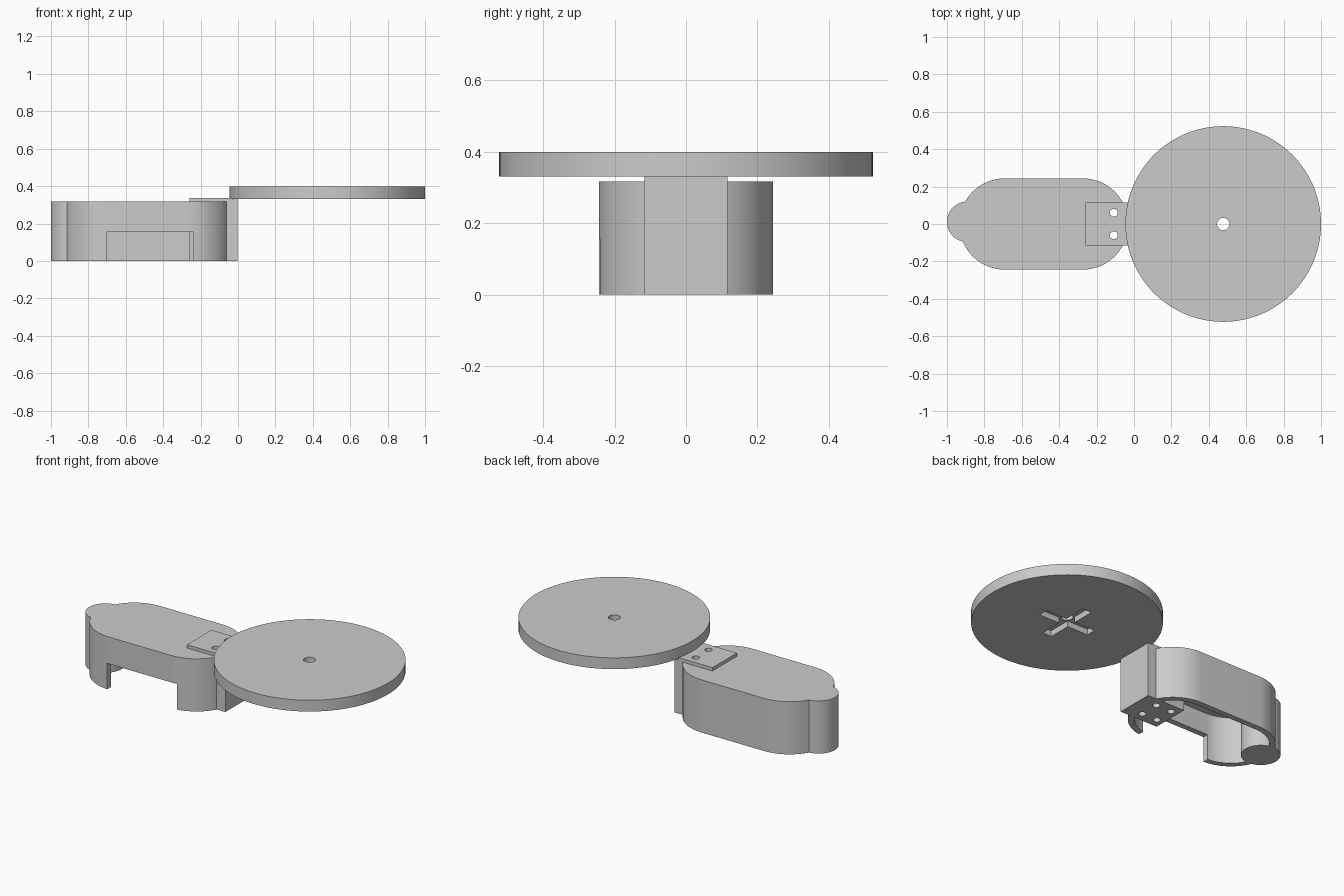
import bpy, bmesh, math

if "Cube" in bpy.data.objects:
    bpy.data.objects.remove(bpy.data.objects["Cube"])

grey = bpy.data.materials.new("plain_grey")
grey.diffuse_color = (0.6, 0.6, 0.6, 1)
grey.use_nodes = True
grey.node_tree.nodes["Principled BSDF"].inputs["Base Color"].default_value = grey.diffuse_color


def prism(name, outline, z0, z1):
    """Extrude a closed outline from z0 to z1."""
    bm = bmesh.new()
    face = bm.faces.new([bm.verts.new((x, y, z0)) for x, y in outline])
    top = bmesh.ops.extrude_face_region(bm, geom=[face])["geom"]
    bmesh.ops.translate(bm, vec=(0, 0, z1 - z0),
                        verts=[v for v in top if isinstance(v, bmesh.types.BMVert)])
    bmesh.ops.recalc_face_normals(bm, faces=bm.faces)
    mesh = bpy.data.meshes.new(name)
    bm.to_mesh(mesh)
    bm.free()
    mesh.materials.append(grey)
    ob = bpy.data.objects.new(name, mesh)
    bpy.context.collection.objects.link(ob)
    return ob


def circle(cx, cy, r, n=96):
    return [(cx + r * math.cos(2 * math.pi * i / n),
             cy + r * math.sin(2 * math.pi * i / n)) for i in range(n)]


def rect(x0, x1, y0, y1):
    return [(x0, y0), (x1, y0), (x1, y1), (x0, y1)]


def stadium(x0, x1, r, n=48):
    """Rounded slot outline with arc centres at x0 and x1."""
    pts = []
    for cx, start in ((x1, -math.pi / 2), (x0, math.pi / 2)):
        for i in range(n + 1):
            a = start + math.pi * i / n
            pts.append((cx + r * math.cos(a), r * math.sin(a)))
    return pts


def combine(ob, tool, operation):
    """Apply a boolean and remove the tool object."""
    mod = ob.modifiers.new("bool", "BOOLEAN")
    mod.operation, mod.object, mod.solver = operation, tool, "EXACT"
    bpy.ops.object.select_all(action="DESELECT")
    bpy.context.view_layer.objects.active = ob
    ob.select_set(True)
    bpy.ops.object.modifier_apply(modifier=mod.name)
    bpy.data.objects.remove(tool, do_unlink=True)


def finish(ob):
    bpy.ops.object.select_all(action="DESELECT")
    bpy.context.view_layer.objects.active = ob
    ob.select_set(True)
    bpy.ops.object.shade_smooth_by_angle(angle=math.radians(30))


# Hollow housing, open below, with a notch in the front wall
XL, XR, R, WALL = -0.69, -0.275, 0.244, 0.035
housing = prism("housing", stadium(XL, XR, R), 0, 0.317)
combine(housing, prism("cavity", stadium(XL, XR, R - WALL), -0.1, 0.285), "DIFFERENCE")
combine(housing, prism("notch", rect(-0.70, -0.237, -0.4, -0.1), -0.1, 0.155), "DIFFERENCE")

# Solid round post at the narrow end
combine(housing, prism("end_post", circle(-0.892, 0.012, 0.108), 0, 0.317), "UNION")

# Mounting block that rises through the roof as a thin plate
combine(housing, prism("mounting_block", rect(-0.258, -0.003, -0.116, 0.116), 0, 0.337), "UNION")

# Two through holes and two blind holes in the block
for y in (-0.06, 0.06):
    combine(housing, prism("through_hole", circle(-0.108, y, 0.021, 32), -0.1, 0.5), "DIFFERENCE")
    combine(housing, prism("blind_hole", circle(-0.212, y, 0.021, 32), -0.1, 0.2), "DIFFERENCE")
finish(housing)

# Round disc with a centre hole and a cross recess underneath
CX = 0.477
disc = prism("disc", circle(CX, 0, 0.523, 128), 0.331, 0.399)
L, W = 0.17, 0.03
cross = [(W, -L), (W, -W), (L, -W), (L, W), (W, W), (W, L),
         (-W, L), (-W, W), (-L, W), (-L, -W), (-W, -W), (-W, -L)]
combine(disc, prism("cross_recess", [(CX + x, y) for x, y in cross], 0.2, 0.366), "DIFFERENCE")
combine(disc, prism("centre_hole", circle(CX, 0, 0.033, 48), 0.2, 0.5), "DIFFERENCE")
finish(disc)
